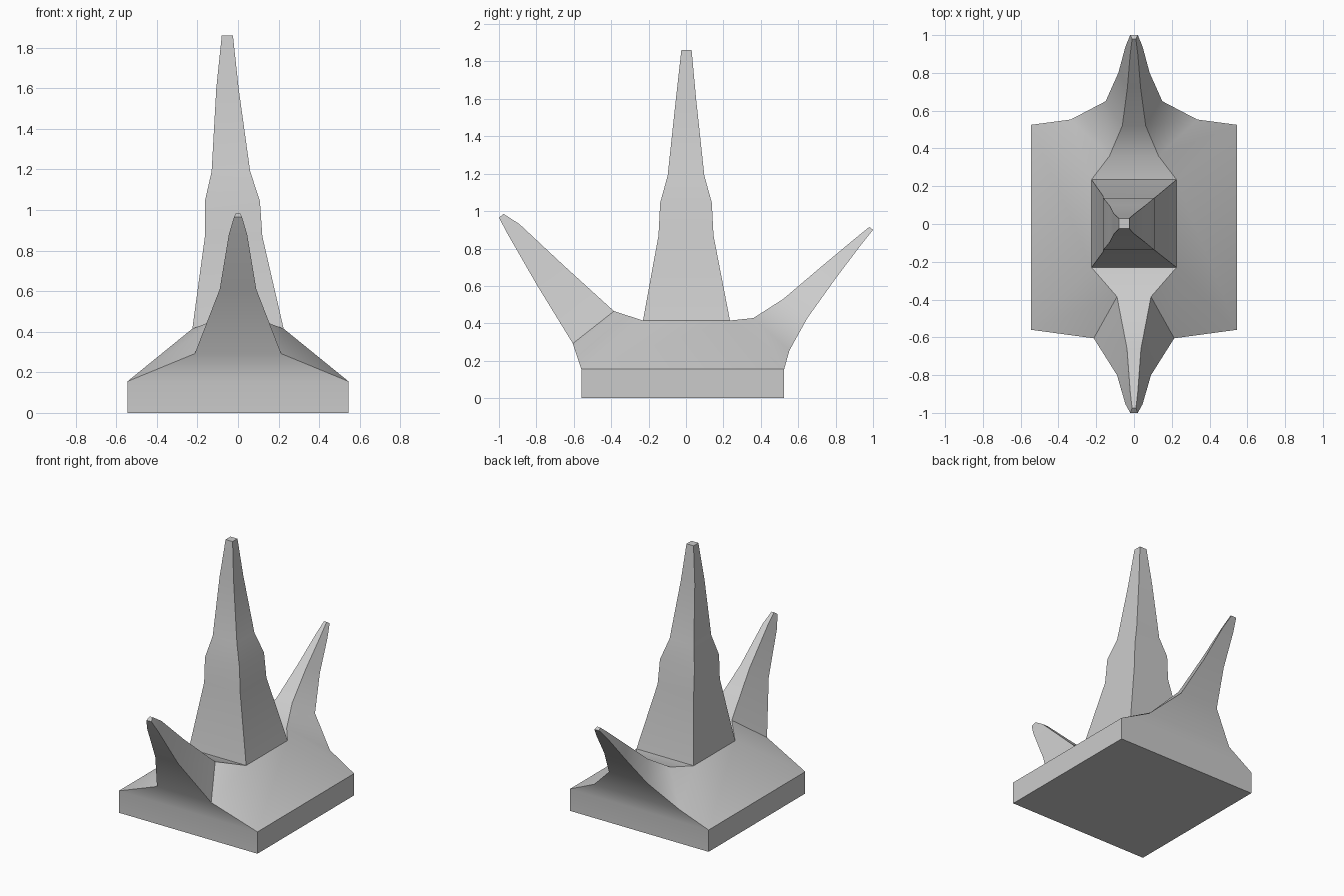
import bpy, bmesh

if "Cube" in bpy.data.objects:
    bpy.data.objects.remove(bpy.data.objects["Cube"])


def loft(bm, rings, skip=()):
    """Bridge four-point rings with quads and cap the ends; skip = (span, side) left open."""
    vs = [[bm.verts.new(p) for p in r] for r in rings]
    for i in range(len(vs) - 1):
        for s in range(4):
            if (i, s) not in skip:
                t = (s + 1) % 4
                bm.faces.new((vs[i][s], vs[i][t], vs[i + 1][t], vs[i + 1][s]))
    return vs


def rect(x0, x1, y0, y1, z):
    return [(x0, y0, z), (x1, y0, z), (x1, y1, z), (x0, y1, z)]


def section(wl, yl, zl, wu, yu, zu):
    """Spike cross-section: mirrored lower pair and upper pair."""
    return [(-wl, yl, zl), (wl, yl, zl), (wu, yu, zu), (-wu, yu, zu)]


def finish(name, bm):
    bmesh.ops.remove_doubles(bm, verts=bm.verts, dist=1e-4)
    bmesh.ops.recalc_face_normals(bm, faces=bm.faces)
    me = bpy.data.meshes.new(name)
    bm.to_mesh(me)
    bm.free()
    ob = bpy.data.objects.new(name, me)
    bpy.context.collection.objects.link(ob)
    bpy.ops.object.select_all(action='DESELECT')
    ob.select_set(True)
    bpy.context.view_layer.objects.active = ob
    bpy.ops.object.shade_smooth_by_angle()


# Sloped base flowing into the front and back spikes, from front tip to back tip
sections = [
    (0.02, -1.0, 0.965, 0.01, -0.975, 0.985),
    (0.045, -0.955, 0.88, 0.02, -0.89, 0.93),
    (0.09, -0.80, 0.61, 0.037, -0.66, 0.715),
    (0.213, -0.605, 0.292, 0.09, -0.385, 0.465),
    (0.545, -0.56, 0.155, 0.225, -0.23, 0.415),
    (0.545, 0.525, 0.155, 0.225, 0.235, 0.415),
    (0.335, 0.553, 0.255, 0.13, 0.36, 0.428),
    (0.15, 0.65, 0.43, 0.062, 0.52, 0.53),
    (0.083, 0.80, 0.64, 0.035, 0.72, 0.70),
    (0.045, 0.94, 0.825, 0.02, 0.90, 0.85),
    (0.02, 1.0, 0.90, 0.01, 0.98, 0.915),
]
bm = bmesh.new()
vs = loft(bm, [section(*s) for s in sections], skip={(4, 0), (4, 2)})
bm.faces.new(vs[0])
bm.faces.new(vs[-1])

# Slab under the slope, open where it meets it
slab = loft(bm, [rect(-0.545, 0.545, -0.56, 0.525, z) for z in (0, 0.155)])
bm.faces.new(slab[0])
finish("spiked_base", bm)

# Central tower, leaning slightly toward -x
tower = [
    (-0.225, 0.225, -0.23, 0.235, 0.415),
    (-0.163, 0.12, -0.147, 0.147, 0.87),
    (-0.163, 0.108, -0.138, 0.138, 1.045),
    (-0.13, 0.06, -0.098, 0.098, 1.19),
    (-0.107, 0.003, -0.054, 0.054, 1.60),
    (-0.08, -0.025, -0.025, 0.03, 1.86),
]
bm = bmesh.new()
vs = loft(bm, [rect(*t) for t in tower])
bm.faces.new(vs[-1])
finish("tower", bm)
